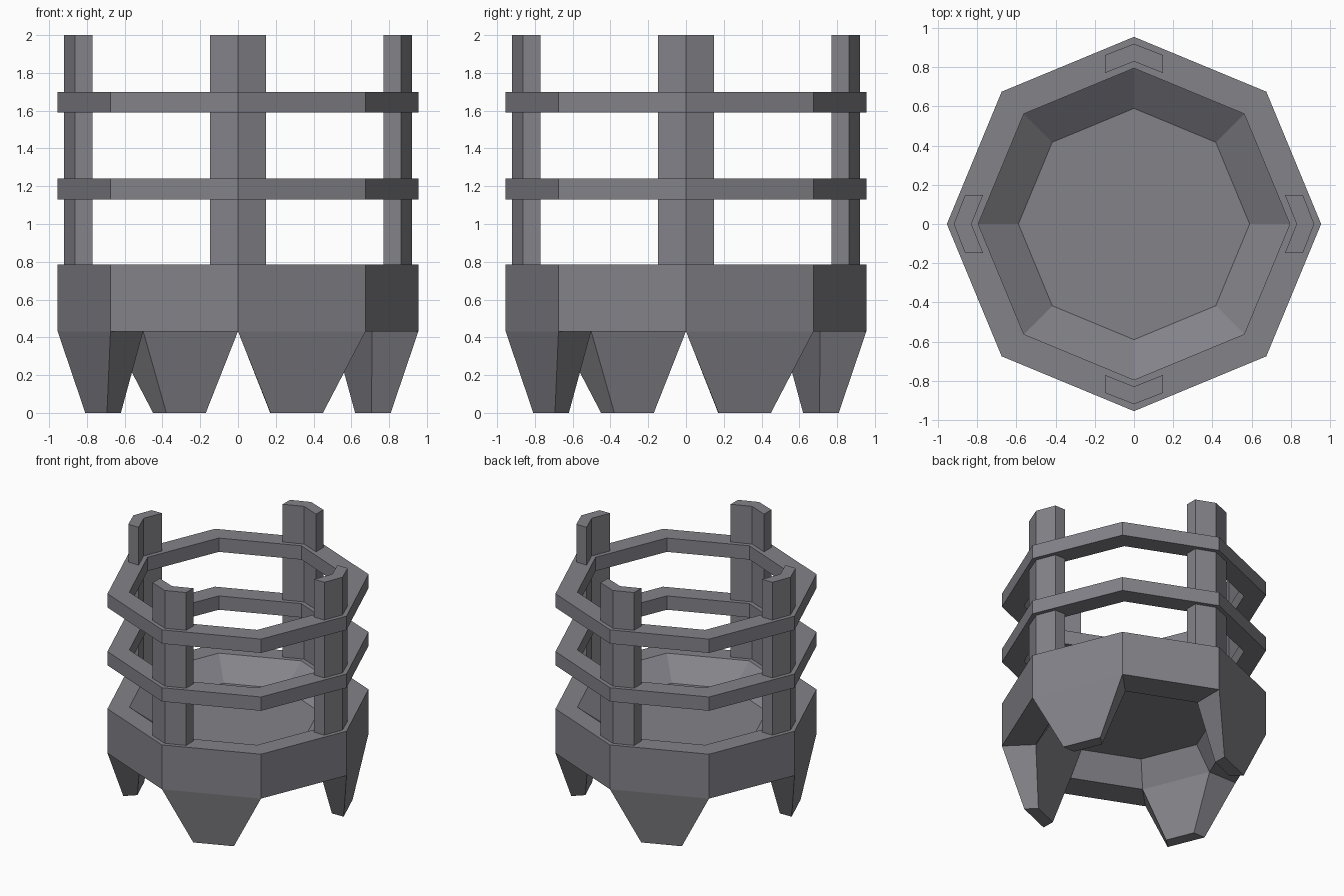
import bpy, bmesh
from math import cos, sin, pi
from mathutils import Matrix

if "Cube" in bpy.data.objects:
    bpy.data.objects.remove(bpy.data.objects["Cube"])

R_OUT, R_IN = 0.955, 0.795

iron = bpy.data.materials.new("dark_iron")
iron.diffuse_color = (0.225, 0.225, 0.25, 1)
iron.use_nodes = True
iron.node_tree.nodes["Principled BSDF"].inputs["Base Color"].default_value = iron.diffuse_color


def finish(name, bm):
    bmesh.ops.recalc_face_normals(bm, faces=bm.faces)
    mesh = bpy.data.meshes.new(name)
    bm.to_mesh(mesh)
    bm.free()
    mesh.materials.append(iron)
    obj = bpy.data.objects.new(name, mesh)
    bpy.context.collection.objects.link(obj)
    return obj


def lathe8(name, profile, closed=True):
    """Revolve (radius, z) points in 8 steps; open profiles get end caps."""
    bm = bmesh.new()
    loops = [[bm.verts.new((r * cos(i * pi / 4), r * sin(i * pi / 4), z))
              for i in range(8)] for r, z in profile]
    n = len(loops)
    for k in range(n if closed else n - 1):
        a, b = loops[k], loops[(k + 1) % n]
        for i in range(8):
            j = (i + 1) % 8
            bm.faces.new((a[i], a[j], b[j], b[i]))
    if not closed:
        bm.faces.new(loops[0])
        bm.faces.new(loops[-1])
    return finish(name, bm)


def loft(name, bottom, top, angle):
    """Solid between two matching outlines, turned about z."""
    bm = bmesh.new()
    a = [bm.verts.new(p) for p in bottom]
    b = [bm.verts.new(p) for p in top]
    n = len(a)
    bm.faces.new(a)
    bm.faces.new(b)
    for i in range(n):
        j = (i + 1) % n
        bm.faces.new((a[i], a[j], b[j], b[i]))
    bm.transform(Matrix.Rotation(angle, 4, 'Z'))
    return finish(name, bm)


# Basin: sloped bowl above, recess below
lathe8("basin", [(0.59, 0.64), (R_IN, 0.785), (R_OUT, 0.785),
                 (R_OUT, 0.432), (0.71, 0.432), (0.59, 0.615)], closed=False)

# Two octagonal hoops
for name, z0, z1 in (("lower_hoop", 1.13, 1.24), ("upper_hoop", 1.59, 1.70)):
    lathe8(name, [(R_IN, z0), (R_IN, z1), (R_OUT, z1), (R_OUT, z0)])

# Chevron posts on the corners, tapered legs under alternate faces
post = [(0.92, 0), (0.862, 0.147), (0.771, 0.147),
        (0.83, 0), (0.771, -0.147), (0.862, -0.147)]
c, s = cos(pi / 8), sin(pi / 8)
for i, side in enumerate(("right", "back", "left", "front")):
    turn = i * pi / 2
    loft(side + "_post", [(x, y, 0.78) for x, y in post],
         [(x, y, 2.0) for x, y in post], turn)
    foot = [(0.813, -0.15, 0), (0.813, 0.15, 0),
            (0.718, 0.113, 0), (0.718, -0.113, 0)]
    root = [(R_OUT * c, -R_OUT * s, 0.432), (R_OUT * c, R_OUT * s, 0.432),
            (0.71 * c, 0.71 * s, 0.432), (0.71 * c, -0.71 * s, 0.432)]
    loft(side + "_leg", foot, root, turn + pi / 8)
